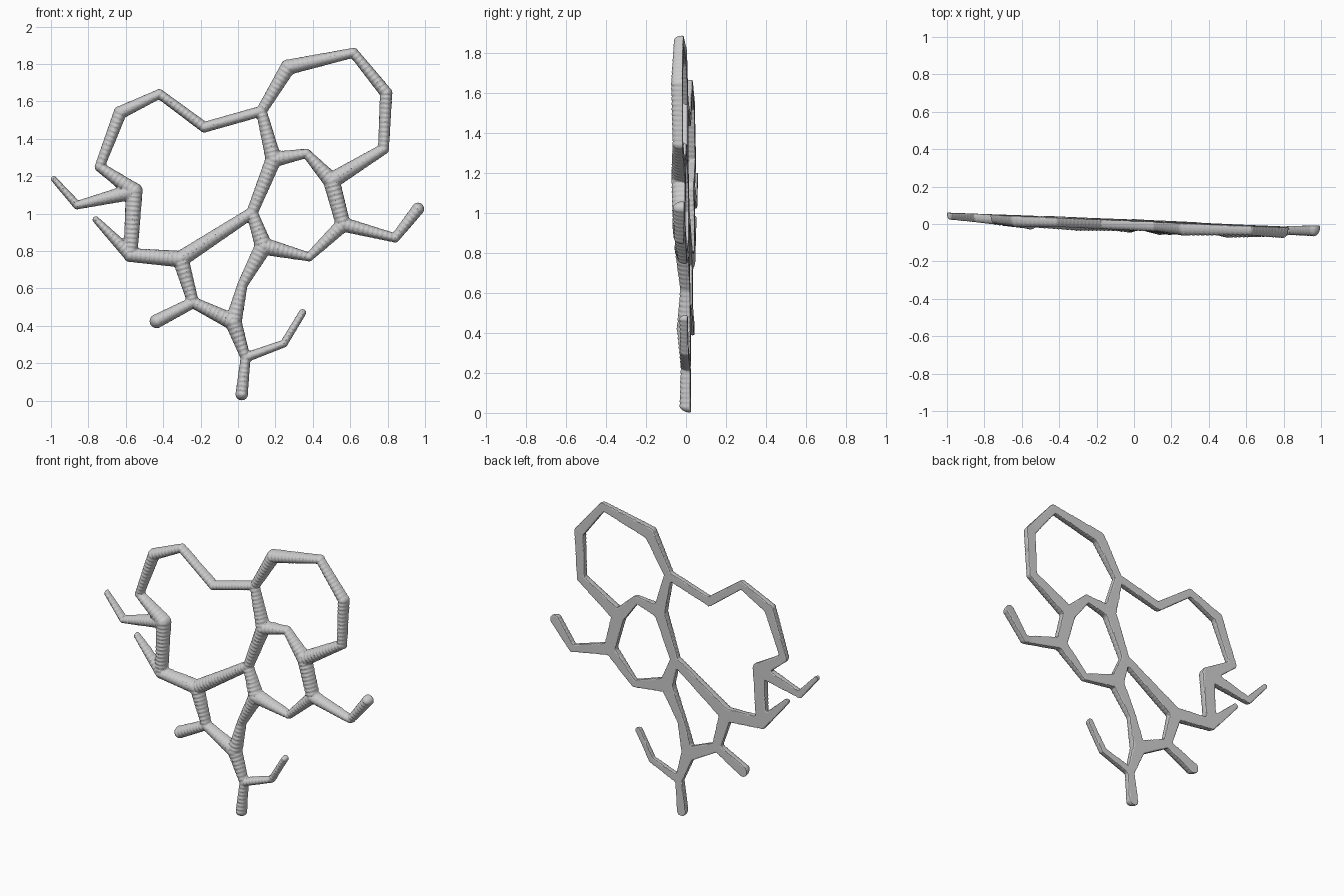
import bpy, bmesh, math
from mathutils import Vector

if "Cube" in bpy.data.objects:
    bpy.data.objects.remove(bpy.data.objects["Cube"])

# Junctions of the branching lattice: x, z, half width
N = {
    'A': (.02, .035, .034), 'B': (.04, .23, .027), 'B1': (.245, .305, .021), 'B2': (.345, .47, .020),
    'C': (-.025, .42, .046), 'D': (-.24, .525, .031), 'D1': (-.435, .425, .038), 'E': (-.307, .757, .045),
    'F': (-.575, .778, .038), 'F1': (-.76, .968, .018), 'G': (-.555, 1.12, .046), 'H': (-.86, 1.045, .023),
    'H1': (-.985, 1.185, .016), 'I': (-.74, 1.25, .027), 'J': (-.63, 1.54, .036), 'K': (-.42, 1.64, .026),
    'L': (-.18, 1.462, .029), 'M': (.125, 1.548, .029), 'N': (.268, 1.783, .042), 'O': (.618, 1.86, .027),
    'P': (.792, 1.645, .034), 'Q': (.778, 1.345, .030), 'R': (.50, 1.175, .046), 'S': (.366, 1.322, .025),
    'T': (.19, 1.29, .044), 'U': (.075, 1.005, .031), 'V': (.137, .826, .048), 'V1': (.024, .62, .028),
    'W': (.38, .768, .024), 'X': (.562, .942, .040), 'Y': (.84, .87, .025), 'Z': (.962, 1.025, .034),
}
CHAINS = ["A B C D E F G I J K L M N O P Q R S T M", "B B1 B2", "D D1", "F F1", "G H H1",
          "T U V V1 C", "U E", "V W X R", "X Y Z"]

STEP, ARC = .0125, 12


def back_y(x, z):
    """Slightly tilted sheet that carries the flat backs."""
    return .026 - .042 * x - .006 * z + max(0, x - .8) * .08


def strut(bm, p, q):
    """Ribbed D-section rod with rounded ends, flat at the back."""
    a, b = Vector(p[:2]), Vector(q[:2])
    d = b - a
    length = d.length
    d.normalize()
    side = Vector((-d.y, d.x))
    caps = (.98, .85, .6, .3)
    stations = [(-p[2] * c, p[2], math.sqrt(1 - c * c)) for c in caps]
    n = max(4, 2 * round(length / STEP / 2))
    for i in range(n + 1):
        t = i / n
        rib = 1.03 if i % 2 == 0 else .95
        stations.append((t * length, p[2] + (q[2] - p[2]) * t, rib))
    stations += [(length + q[2] * c, q[2], math.sqrt(1 - c * c)) for c in reversed(caps)]
    rings = []
    for s, r, k in stations:
        c = a + d * s
        ring = []
        for j in range(ARC + 1):
            ang = math.pi * j / ARC
            w = c + side * (r * min(k, 1.0) * math.cos(ang))
            depth = (.02 + 1.1 * r) * k * max(0, math.sin(ang)) ** .75
            ring.append(bm.verts.new((w.x, back_y(w.x, w.y) - depth, w.y)))
        rings.append(ring)
    m = ARC + 1
    for r0, r1 in zip(rings, rings[1:]):
        for j in range(m):
            bm.faces.new((r0[j], r0[(j + 1) % m], r1[(j + 1) % m], r1[j]))
    bm.faces.new(rings[0][::-1])
    bm.faces.new(rings[-1])


bm = bmesh.new()
for chain in CHAINS:
    names = chain.split()
    for s, e in zip(names, names[1:]):
        strut(bm, N[s], N[e])
bmesh.ops.recalc_face_normals(bm, faces=bm.faces)
mesh = bpy.data.meshes.new("branch_lattice")
bm.to_mesh(mesh)
bm.free()
obj = bpy.data.objects.new("branch_lattice", mesh)
bpy.context.collection.objects.link(obj)

# Fuse all rods into one skin
fuse = obj.modifiers.new("fuse", 'REMESH')
fuse.mode = 'VOXEL'
fuse.voxel_size = .006
